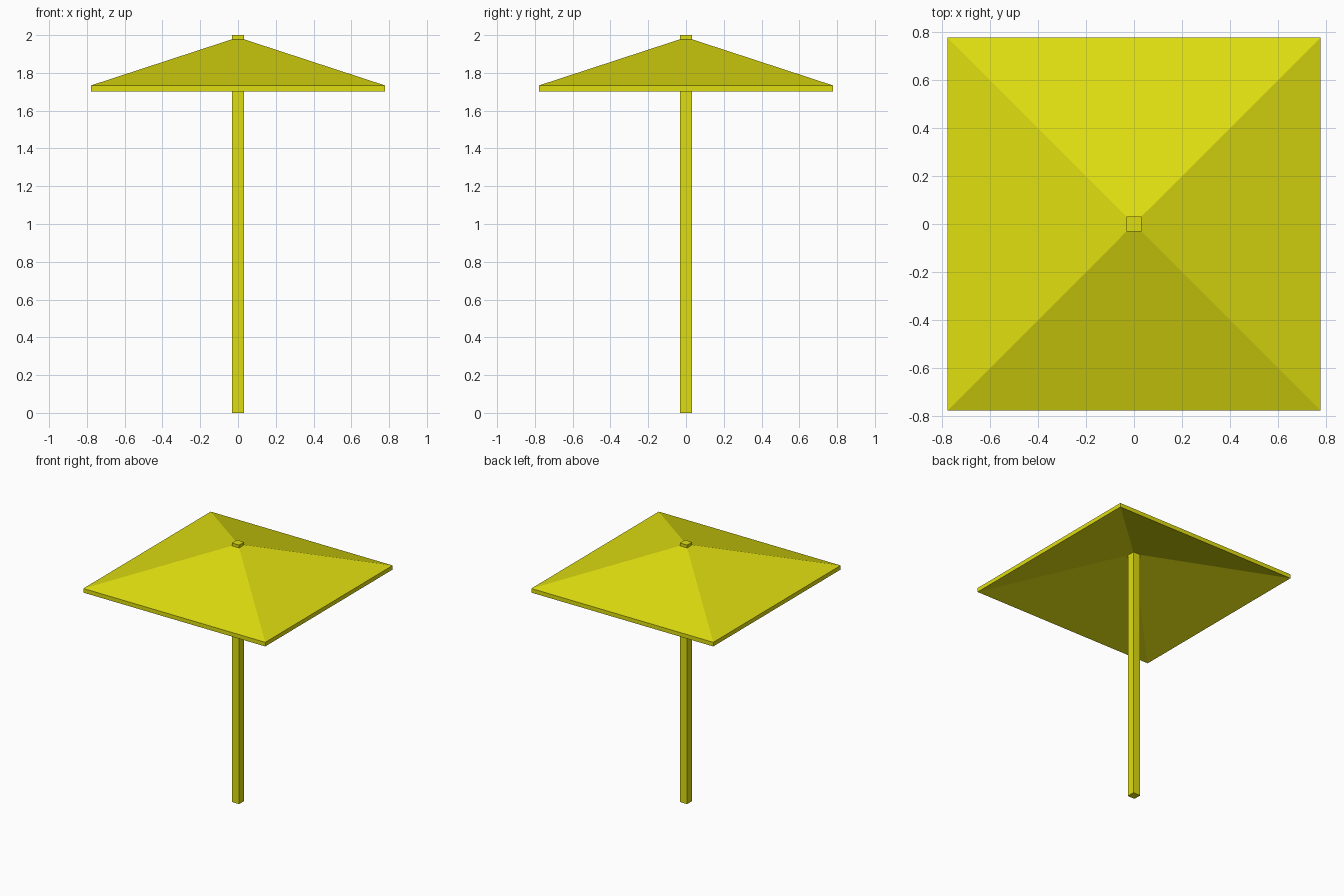
import bpy, bmesh

if "Cube" in bpy.data.objects:
    bpy.data.objects.remove(bpy.data.objects["Cube"])

yellow = bpy.data.materials.new("yellow")
yellow.diffuse_color = (0.74, 0.73, 0.005, 1)
yellow.use_nodes = True
yellow.node_tree.nodes["Principled BSDF"].inputs["Base Color"].default_value = yellow.diffuse_color


def square_loft(name, rings, closed):
    """Loft square rings given as (half width, z); closed joins last ring to first."""
    bm = bmesh.new()
    loops = [[bm.verts.new((sx * h, sy * h, z))
              for sx, sy in ((-1, -1), (1, -1), (1, 1), (-1, 1))] for h, z in rings]
    pairs = list(zip(loops, loops[1:]))
    if closed:
        pairs.append((loops[-1], loops[0]))
    else:
        bm.faces.new(loops[0])
        bm.faces.new(loops[-1])
    for a, b in pairs:
        for i in range(4):
            j = (i + 1) % 4
            bm.faces.new((a[i], a[j], b[j], b[i]))
    bmesh.ops.recalc_face_normals(bm, faces=bm.faces)
    mesh = bpy.data.meshes.new(name)
    bm.to_mesh(mesh)
    bm.free()
    mesh.materials.append(yellow)
    obj = bpy.data.objects.new(name, mesh)
    bpy.context.collection.objects.link(obj)
    return obj


# Square pole, poking out above the canopy
square_loft("pole", [(0.031, 0), (0.031, 2.0)], closed=False)

# Hollow pyramid canopy: underside, thin vertical rim, sloped top
square_loft("canopy", [(0.025, 1.947), (0.777, 1.702), (0.777, 1.734), (0.025, 1.98)],
            closed=True)
